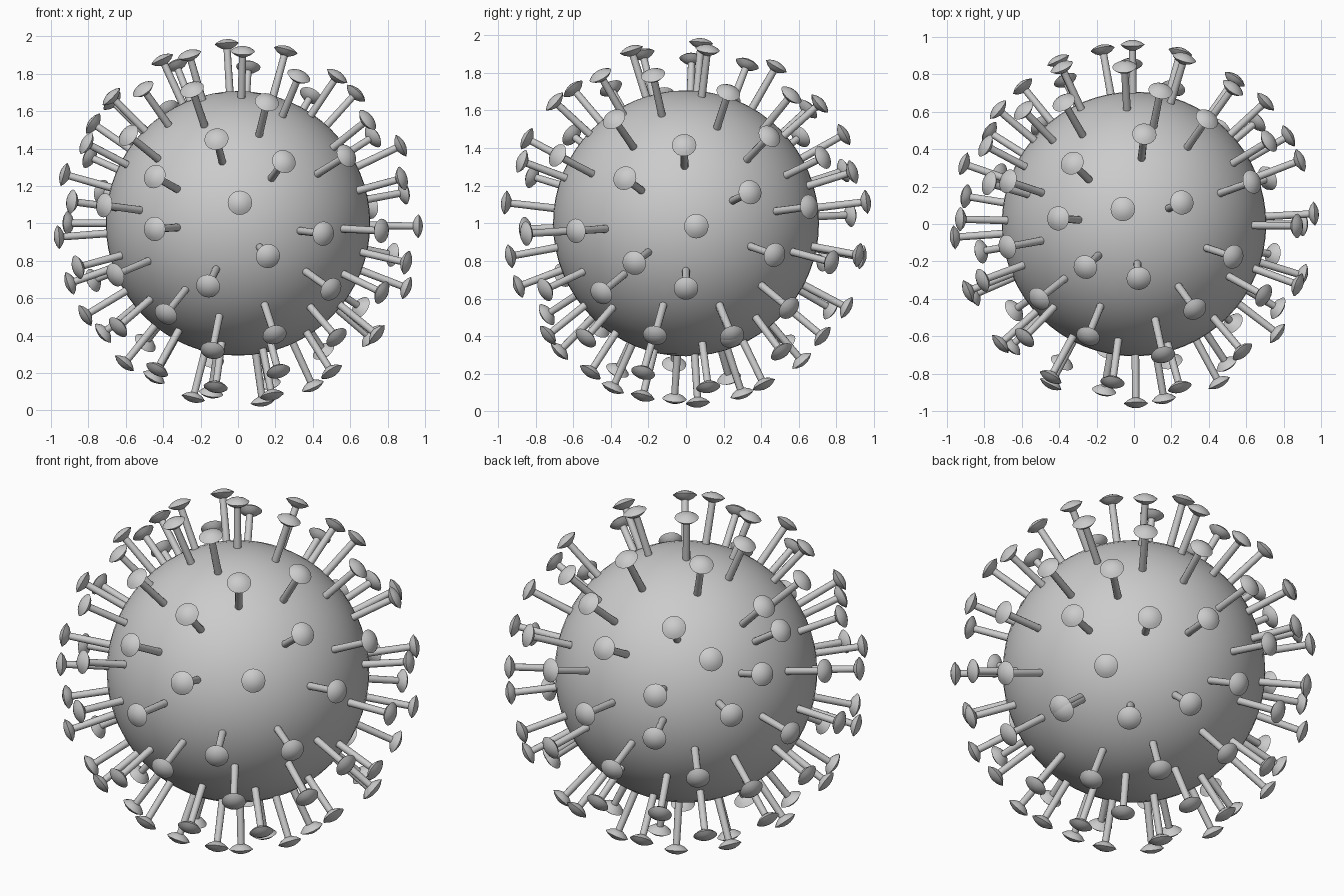
import bpy, bmesh
from math import sin, cos, radians, sqrt, pi
from mathutils import Vector

if "Cube" in bpy.data.objects:
    bpy.data.objects.remove(bpy.data.objects["Cube"])

CENTRE = Vector((0, 0, 1))
BODY_R = 0.707
CAP_R = 0.965         # distance of cap centres from the body centre
SPIKES = 94

# A few guide spikes per viewing direction: (azimuth, elevation), then (right, up)
VIEWS = [
    ((0, 0), [(.01, .11), (-.115, .45), (.245, .33), (-.445, .25), (-.445, -.03),
              (.455, -.055), (.16, -.175), (-.16, -.335), (.195, -.595),
              (-.385, -.485), (-.655, -.275), (-.585, .47), (-.245, .715)]),
    ((90, 0), [(.055, -.015), (-.01, .415), (-.325, .24), (.34, .165), (-.585, -.04),
               (-.275, -.21), (0, -.345), (-.45, -.37), (.245, -.61)]),
    ((0, 90), [(-.06, .08), (.255, .115), (.055, .48), (-.33, .325), (-.405, .03),
               (-.26, -.23), (.025, -.29), (.325, -.455), (.53, -.175),
               (.39, .56), (.63, .225)]),
    ((215, 25), [(-.065, .235), (.135, .065), (-.165, -.13), (.41, -.015),
                 (.245, -.235), (-.17, -.36), (-.44, .125), (.42, .35), (.51, .22)]),
    ((140, -30), [(-.15, .03), (-.025, -.25), (.085, .29), (.305, -.175),
                  (-.395, -.19), (-.33, .30), (.40, .285), (.14, -.53),
                  (-.23, -.58), (-.06, -.76)]),
]


def unproject(az, el, u, v):
    a, e = radians(az), radians(el)
    right = Vector((cos(a), sin(a), 0))
    toward = Vector((sin(a) * cos(e), -cos(a) * cos(e), sin(e)))
    w = sqrt(CAP_R ** 2 - u * u - v * v)
    return (right * u + toward.cross(right) * v + toward * w).normalized()


def spike_directions():
    dirs = [unproject(*view, *p) for view, pairs in VIEWS for p in pairs]
    fixed = len(dirs)
    # fill the rest of the ball, always in the barest patch
    cands, n = [], 1200
    for i in range(n):
        z = 1 - 2 * (i + .5) / n
        r, t = sqrt(1 - z * z), i * pi * (3 - sqrt(5))
        cands.append(Vector((r * cos(t), r * sin(t), z)))
    near = [min((c - q).length for q in dirs) for c in cands]
    while len(dirs) < SPIKES:
        p = cands[near.index(max(near))]
        dirs.append(p.copy())
        near = [min(g, (c - p).length) for g, c in zip(near, cands)]
    # even out the filled spikes by repulsion
    for _ in range(60):
        for i in range(fixed, SPIKES):
            push = Vector()
            for j, q in enumerate(dirs):
                if j != i:
                    away = dirs[i] - q
                    push += away / away.length ** 5
            dirs[i] = (dirs[i] + push.normalized() * min(.01, push.length * 1e-4)).normalized()
    return dirs


def lathe(name, profile, sides):
    """Revolve (radius, height) points around z into a mesh."""
    bm = bmesh.new()
    vs = [bm.verts.new((r, 0, z)) for r, z in profile]
    es = [bm.edges.new(p) for p in zip(vs, vs[1:])]
    bmesh.ops.spin(bm, geom=vs + es, cent=(0, 0, 0), axis=(0, 0, 1),
                   angle=2 * pi, steps=sides, use_duplicate=False)
    bmesh.ops.remove_doubles(bm, verts=bm.verts, dist=1e-5)
    bmesh.ops.recalc_face_normals(bm, faces=bm.faces)
    for f in bm.faces:
        f.smooth = True
    me = bpy.data.meshes.new(name)
    bm.to_mesh(me)
    bm.free()
    me.set_sharp_from_angle(angle=radians(40))
    return me


# Round body
bpy.ops.mesh.primitive_uv_sphere_add(segments=64, ring_count=32, radius=BODY_R, location=CENTRE)
body = bpy.context.object
body.name = "body"
bpy.ops.object.shade_smooth()

# Stalk and sharp-rimmed lens cap, shared by all spikes
stalk = lathe("stalk", [(.021, .66), (.019, .95)], 12)
cap = lathe("cap", [(0, .935), (.022, .937), (.046, .949), (.065, .966),
                    (.046, .979), (.022, .988), (0, .99)], 20)

# Spikes all round the body
for i, d in enumerate(spike_directions()):
    rot = d.to_track_quat('Z', 'Y').to_euler()
    for part in (stalk, cap):
        ob = bpy.data.objects.new(f"{part.name}_{i:02d}", part)
        ob.location, ob.rotation_euler = CENTRE, rot
        bpy.context.collection.objects.link(ob)
